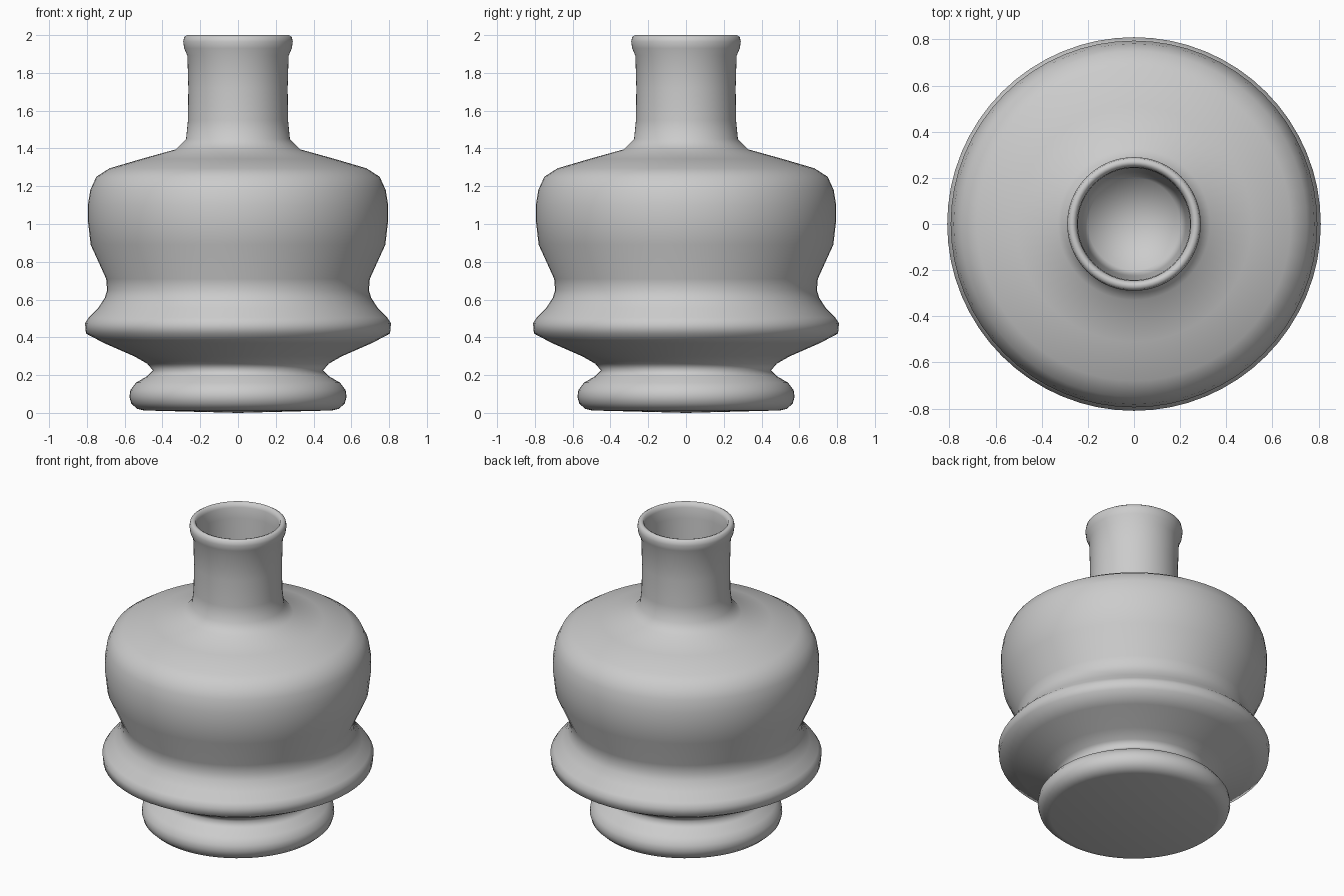
import bpy, bmesh, math

SIDES = 64

# Profile (radius, height): base centre, up the outside, over the lip, down the inside
PROFILE = [
    # foot ring
    (0.0, 0.0), (0.50, 0.013), (0.535, 0.022), (0.565, 0.05), (0.575, 0.085), (0.57, 0.12),
    (0.54, 0.16), (0.48, 0.195), (0.45, 0.225),
    # flared collar
    (0.48, 0.26), (0.55, 0.30), (0.71, 0.37), (0.805, 0.42), (0.81, 0.475),
    (0.79, 0.505), (0.74, 0.555), (0.705, 0.61),
    # body and shoulder
    (0.693, 0.65), (0.698, 0.71), (0.78, 0.89), (0.795, 1.02), (0.795, 1.10),
    (0.782, 1.18), (0.75, 1.25), (0.68, 1.295), (0.51, 1.345), (0.33, 1.395),
    # neck and rolled lip
    (0.275, 1.45), (0.265, 1.55), (0.263, 1.72), (0.268, 1.89), (0.285, 1.93),
    (0.29, 1.965), (0.285, 1.99), (0.27, 2.0), (0.255, 1.995), (0.246, 1.97),
    # inside of the neck
    (0.243, 1.90), (0.235, 1.55), (0.225, 1.25), (0.20, 1.0), (0.0, 0.98),
]


def lathe(name, profile, sides):
    bm = bmesh.new()
    verts = [bm.verts.new((r, 0, z)) for r, z in profile]
    edges = [bm.edges.new(pair) for pair in zip(verts, verts[1:])]
    bmesh.ops.spin(bm, geom=verts + edges, cent=(0, 0, 0), axis=(0, 0, 1),
                   angle=math.tau, steps=sides)
    bmesh.ops.remove_doubles(bm, verts=bm.verts[:], dist=0.0005)
    bmesh.ops.recalc_face_normals(bm, faces=bm.faces[:])
    for face in bm.faces:
        face.smooth = True
    mesh = bpy.data.meshes.new(name)
    bm.to_mesh(mesh)
    bm.free()
    obj = bpy.data.objects.new(name, mesh)
    bpy.context.collection.objects.link(obj)
    return obj


lathe("vase", PROFILE, SIDES)
